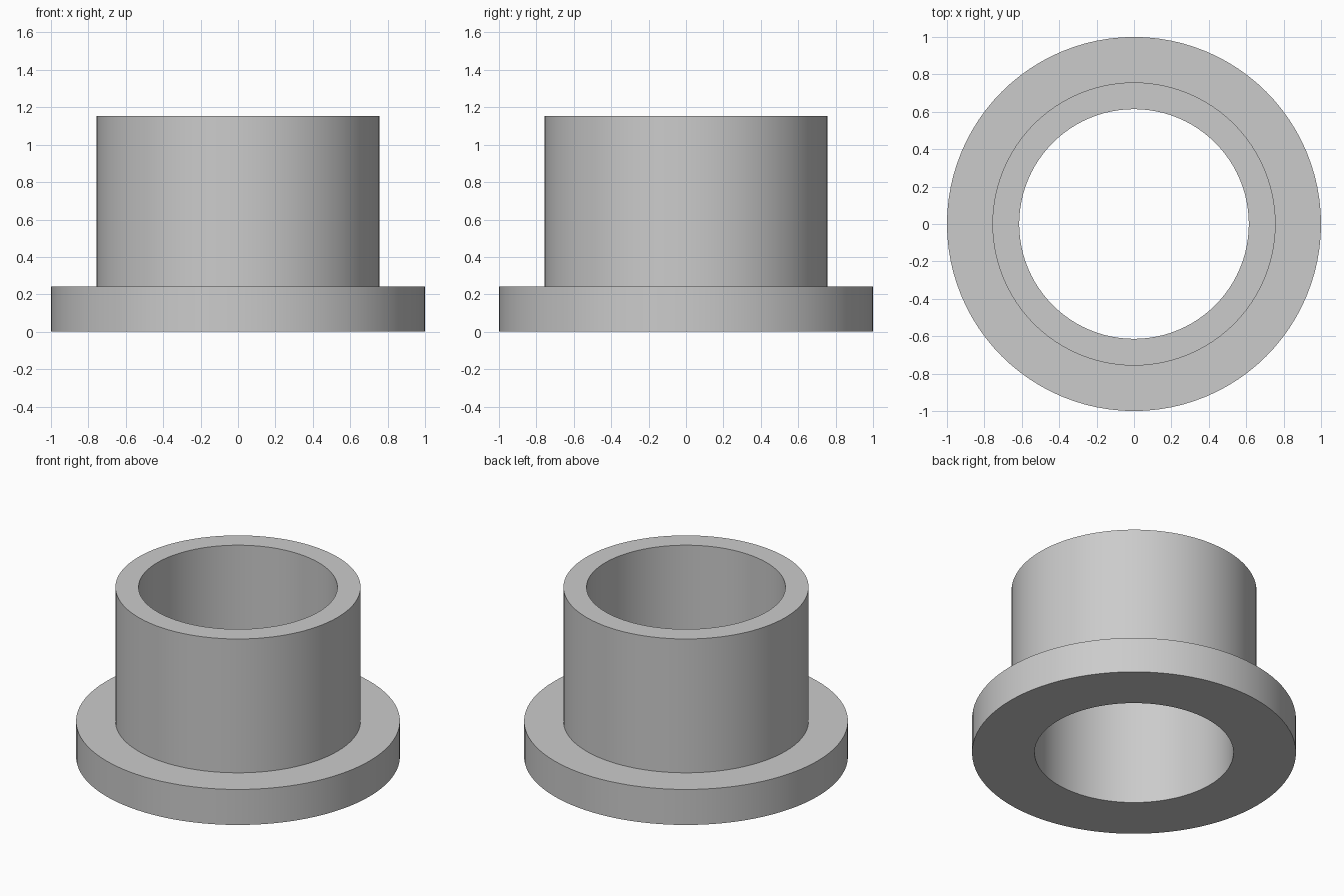
import bpy, bmesh, math
from mathutils import Vector

cube = bpy.data.objects.get("Cube")
if cube:
    bpy.data.objects.remove(cube, do_unlink=True)

BORE, SLEEVE, FLANGE = 0.614, 0.757, 1.0
FLANGE_TOP, HEIGHT = 0.242, 1.154
SEGMENTS = 96

# Plain grey finish
grey = bpy.data.materials.new("light grey")
colour = (0.6, 0.6, 0.6, 1)
grey.use_nodes = True
grey.diffuse_color = colour
grey.node_tree.nodes["Principled BSDF"].inputs["Base Color"].default_value = colour

# Closed L-shaped wall section, revolved around z
section = [(BORE, 0), (FLANGE, 0), (FLANGE, FLANGE_TOP),
           (SLEEVE, FLANGE_TOP), (SLEEVE, HEIGHT), (BORE, HEIGHT)]
bm = bmesh.new()
verts = [bm.verts.new((r, 0, z)) for r, z in section]
edges = [bm.edges.new((v, verts[i - 1])) for i, v in enumerate(verts)]
bmesh.ops.spin(bm, geom=verts + edges, cent=Vector(), axis=(0, 0, 1),
               angle=math.tau, steps=SEGMENTS)
bmesh.ops.remove_doubles(bm, verts=bm.verts, dist=0.0005)
bmesh.ops.recalc_face_normals(bm, faces=bm.faces)

# Flanged bushing
mesh = bpy.data.meshes.new("flanged_bushing")
bm.to_mesh(mesh)
bm.free()
mesh.materials.append(grey)
bushing = bpy.data.objects.new("flanged_bushing", mesh)
bpy.context.collection.objects.link(bushing)

# Smooth round walls, crisp rims
bpy.ops.object.select_all(action="DESELECT")
bushing.select_set(True)
bpy.context.view_layer.objects.active = bushing
bpy.ops.object.shade_smooth_by_angle(angle=math.radians(30))
